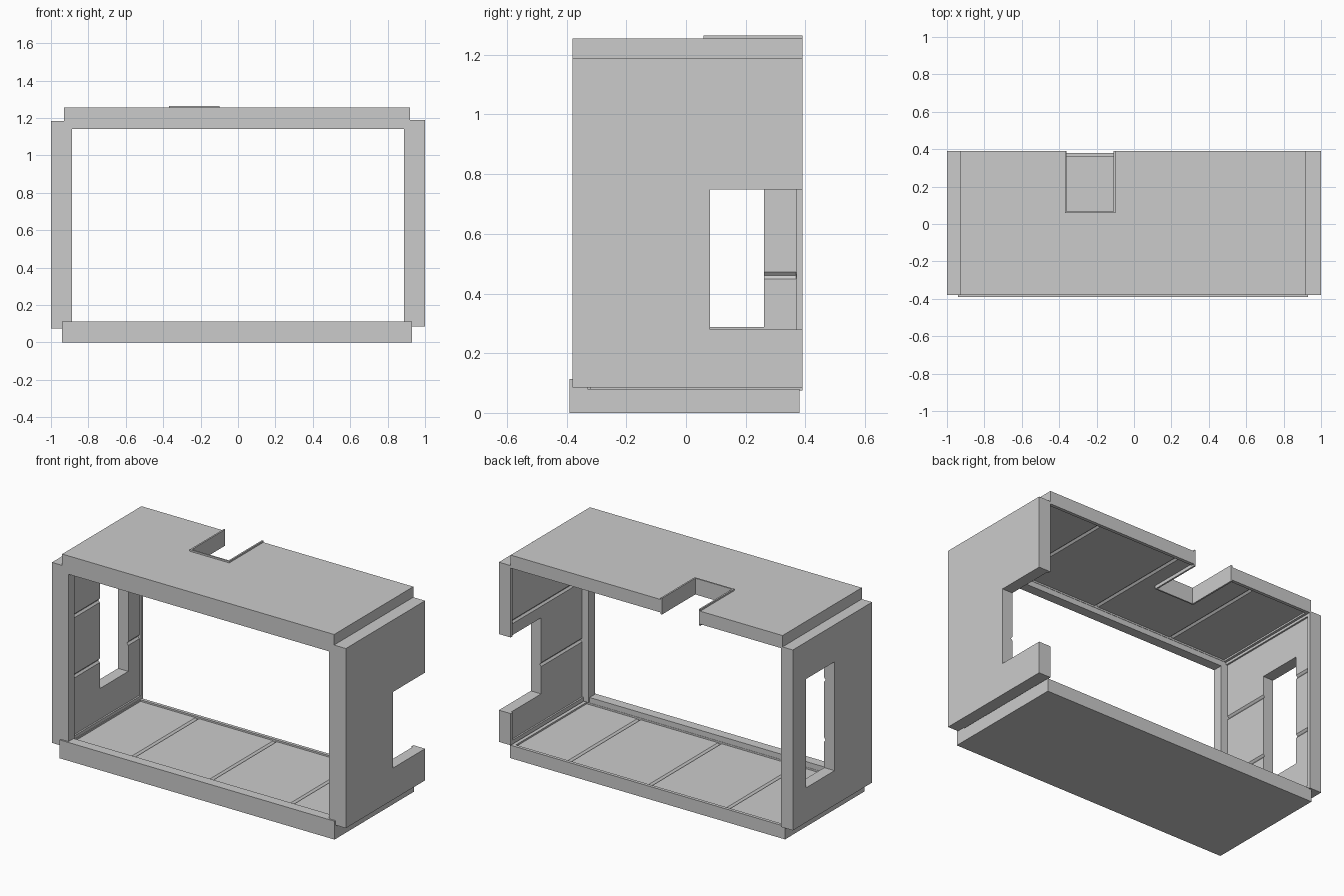
import bpy, bmesh

if "Cube" in bpy.data.objects:
    bpy.data.objects.remove(bpy.data.objects["Cube"])

FRONT, RIM, BASE = 0.113, 0.08, 0.07   # thickness at front flange, edge rim, inner planks


def prism(name, points, a, b, place):
    """Extrude a closed outline: place(p, q, t) gives world coordinates, t from a to b."""
    bm = bmesh.new()
    lo = [bm.verts.new(place(p, q, a)) for p, q in points]
    hi = [bm.verts.new(place(p, q, b)) for p, q in points]
    n = len(points)
    bm.faces.new(lo)
    bm.faces.new(hi[::-1])
    for i in range(n):
        j = (i + 1) % n
        bm.faces.new((lo[i], hi[i], hi[j], lo[j]))
    bmesh.ops.recalc_face_normals(bm, faces=bm.faces)
    me = bpy.data.meshes.new(name)
    bm.to_mesh(me)
    bm.free()
    ob = bpy.data.objects.new(name, me)
    bpy.context.collection.objects.link(ob)
    return ob


def box(name, u, v, w, place):
    pts = [(v[0], w[0]), (v[1], w[0]), (v[1], w[1]), (v[0], w[1])]
    return prism(name, pts, u[0], u[1], lambda p, q, t: place(t, p, q))


def cut(ob, cutter):
    cutter.hide_render = True
    m = ob.modifiers.new("cut", 'BOOLEAN')
    m.operation, m.solver, m.object = 'DIFFERENCE', 'EXACT', cutter
    bpy.context.view_layer.objects.active = ob
    bpy.ops.object.modifier_apply(modifier=m.name)
    bpy.data.objects.remove(cutter)


def panel(name, u, v, grooves, place, opening=None):
    """Wall panel: u along its length, v front to back, w inward from the outer face."""
    step = v[0] + 0.06
    outline = [(v[0], 0), (v[1], 0), (v[1], RIM), (step, RIM), (step, FRONT), (v[0], FRONT)]
    ob = prism(name, outline, u[0], u[1], lambda p, q, t: place(t, p, q))
    # shallow inner pocket leaving a thin rim
    inner = (step + 0.002, v[1] - 0.02)
    cut(ob, box("pocket_cutter", (u[0] + 0.025, u[1] - 0.025), inner, (BASE, 0.2), place))
    # V grooves between planks
    for g in grooves:
        vee = [(g - 0.024, BASE + 0.01), (g, BASE - 0.01), (g + 0.024, BASE + 0.01)]
        cut(ob, prism("groove_cutter", vee, inner[0] + 0.001, inner[1] - 0.001,
                      lambda p, q, t: place(p, t, q)))
    # doorway, window or hatch
    if opening:
        cut(ob, box("opening_cutter", opening[0], opening[1], (-0.1, 0.3), place))
    return ob


def roof_place(u, v, w):
    return (u, v, 1.255 - w)


PLANKS = (-0.53, 0.0, 0.55)
BOARDS = (0.46, 0.83)

panel("floor", (-0.94, 0.93), (-0.39, 0.38), PLANKS, lambda u, v, w: (u, v, w))
panel("roof", (-0.93, 0.92), (-0.38, 0.39), PLANKS, roof_place,
      ((-0.37, -0.10), (0.06, 0.5)))
panel("left_wall", (0.075, 1.185), (-0.38, 0.39), BOARDS, lambda u, v, w: (-1 + w, v, u),
      ((0.288, 0.957), (-0.015, 0.262)))
panel("right_wall", (0.085, 1.19), (-0.38, 0.39), BOARDS, lambda u, v, w: (1 - w, v, u),
      ((0.28, 0.748), (0.08, 0.5)))

# thin liner standing proud around the roof hatch
for side, x in (("left", -0.37), ("right", -0.11)):
    side_outline = [(0.058, 1.165), (0.39, 1.165), (0.39, 1.265), (0.066, 1.265), (0.058, 1.256)]
    prism("hatch_liner_" + side, side_outline, x, x + 0.01, lambda p, q, t: (t, p, q))
box("hatch_liner_front", (-0.37, -0.10), (0.058, 0.067), (-0.01, 0.09), roof_place)
